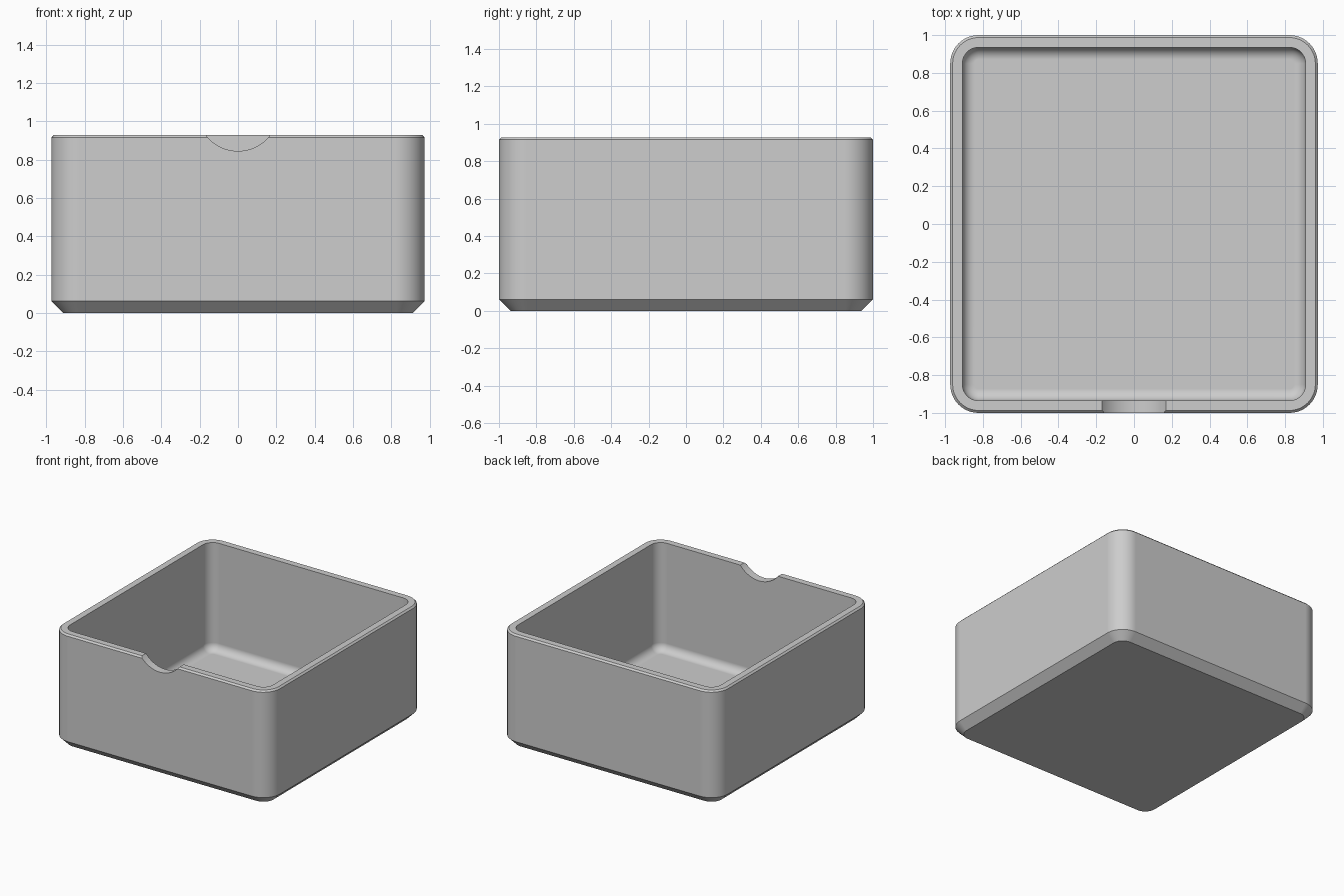
import bpy
import bmesh
from math import radians, sin, cos, pi

old = bpy.data.objects.get("Cube")
if old:
    bpy.data.objects.remove(old, do_unlink=True)

HALF_X, HALF_Y, HEIGHT = 0.973, 1.0, 0.928
CORNER, WALL, FLOOR, FILLET = 0.15, 0.065, 0.055, 0.063
FOOT, RIM = 0.062, 0.013
STEPS = 12

grey = bpy.data.materials.new("mid_grey")
grey.use_nodes = True
colour = (0.61, 0.61, 0.61, 1)
grey.diffuse_color = colour
grey.node_tree.nodes["Principled BSDF"].inputs["Base Color"].default_value = colour


def ring(bm, inset, z):
    """Rounded rectangle shrunk by inset, at height z."""
    verts = []
    for quarter, (sx, sy) in enumerate([(1, 1), (-1, 1), (-1, -1), (1, -1)]):
        for i in range(STEPS + 1):
            a = (quarter + i / STEPS) * pi / 2
            r = CORNER - inset
            verts.append(bm.verts.new((sx * (HALF_X - CORNER) + r * cos(a),
                                       sy * (HALF_Y - CORNER) + r * sin(a), z)))
    return verts


# Wall profile: foot chamfer, outer wall, rim chamfer, inner wall, floor fillet
profile = [(FOOT, 0), (0, FOOT), (0, HEIGHT - RIM), (RIM, HEIGHT), (WALL, HEIGHT)]
for i in range(9):
    a = i / 8 * pi / 2
    profile.append((WALL + FILLET * (1 - cos(a)), FLOOR + FILLET * (1 - sin(a))))

bm = bmesh.new()
rings = [ring(bm, inset, z) for inset, z in profile]
for low, high in zip(rings, rings[1:]):
    for i in range(len(low)):
        j = (i + 1) % len(low)
        bm.faces.new((low[i], low[j], high[j], high[i]))
bm.faces.new(rings[0][::-1])
bm.faces.new(rings[-1])
bmesh.ops.recalc_face_normals(bm, faces=bm.faces[:])
mesh = bpy.data.meshes.new("open_box")
bm.to_mesh(mesh)
bm.free()
box = bpy.data.objects.new("open_box", mesh)
bpy.context.collection.objects.link(box)
mesh.materials.append(grey)

# Finger notch through the front wall
bpy.ops.mesh.primitive_cylinder_add(vertices=96, radius=0.212, depth=0.3,
                                    location=(0, -1, 1.057),
                                    rotation=(radians(90), 0, 0))
cutter = bpy.context.object
cutter.name = "notch_cutter"
cutter.hide_render = True
cutter.data.materials.append(grey)

cut = box.modifiers.new("notch", "BOOLEAN")
cut.operation = "DIFFERENCE"
cut.solver = "EXACT"
cut.object = cutter

bpy.ops.object.select_all(action="DESELECT")
box.select_set(True)
bpy.context.view_layer.objects.active = box
bpy.ops.object.modifier_apply(modifier=cut.name)
bpy.data.objects.remove(cutter, do_unlink=True)

# Smooth rounded corners, crisp chamfers, flat walls
bpy.ops.object.shade_smooth_by_angle(angle=radians(30))
weighted = box.modifiers.new("flat_walls", "WEIGHTED_NORMAL")
weighted.keep_sharp = True
